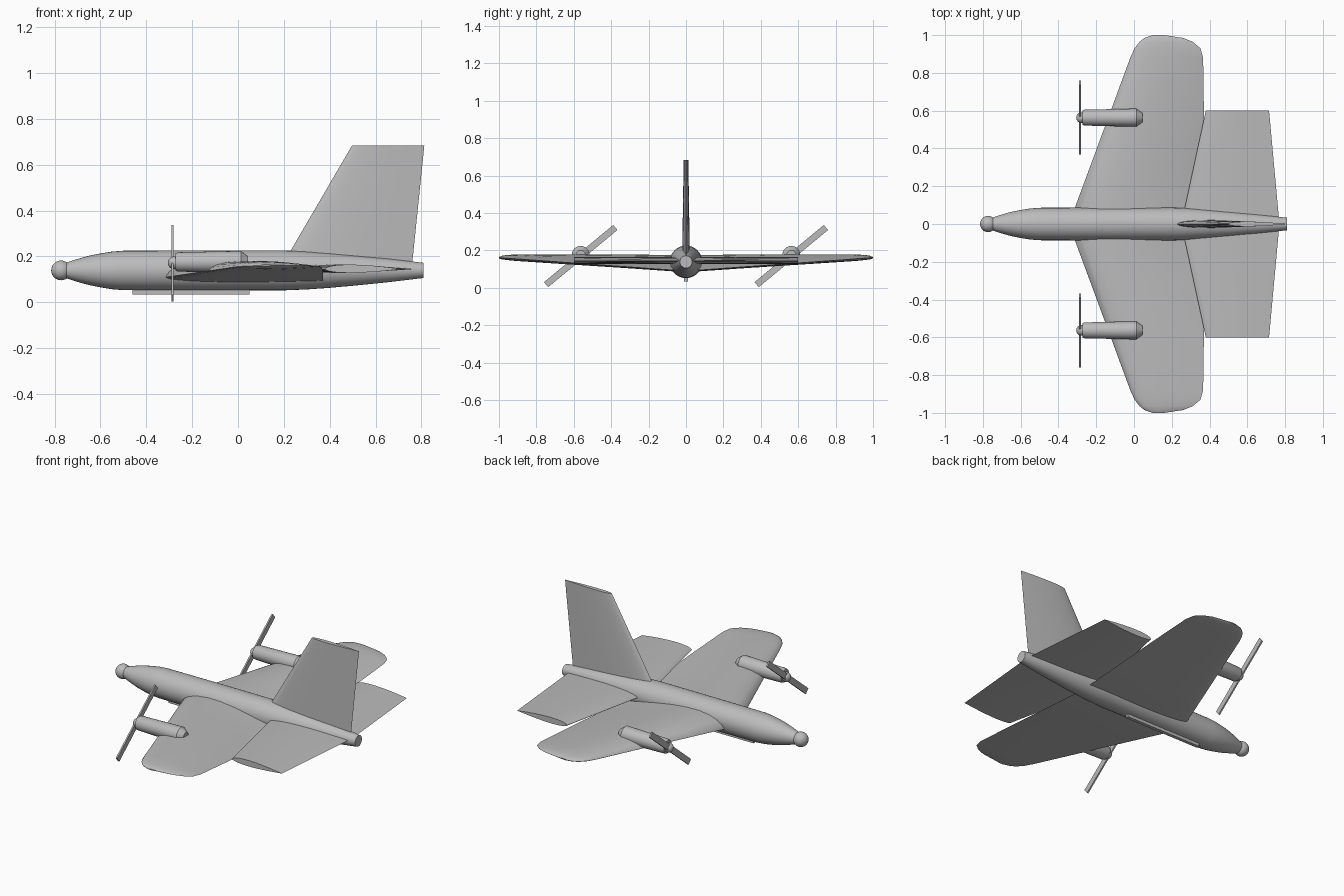
import bpy, bmesh, math
from mathutils import Matrix, Vector

cube = bpy.data.objects.get("Cube")
if cube:
    bpy.data.objects.remove(cube, do_unlink=True)

grey = bpy.data.materials.new("plain grey")
grey.use_nodes = True
COLOUR = (0.5, 0.5, 0.5, 1)
grey.diffuse_color = COLOUR
grey.node_tree.nodes["Principled BSDF"].inputs["Base Color"].default_value = COLOUR


def finish(name, bm, angle=35):
    """Turn a bmesh into a shaded object."""
    bmesh.ops.recalc_face_normals(bm, faces=bm.faces)
    mesh = bpy.data.meshes.new(name)
    bm.to_mesh(mesh)
    bm.free()
    mesh.materials.append(grey)
    ob = bpy.data.objects.new(name, mesh)
    bpy.context.collection.objects.link(ob)
    bpy.ops.object.select_all(action='DESELECT')
    ob.select_set(True)
    bpy.context.view_layer.objects.active = ob
    bpy.ops.object.shade_smooth_by_angle(angle=math.radians(angle))
    return ob


def loft(name, rings):
    """Skin a row of closed rings and cap both ends."""
    bm = bmesh.new()
    rows = [[bm.verts.new(p) for p in ring] for ring in rings]
    n = len(rows[0])
    for a, b in zip(rows, rows[1:]):
        for i in range(n):
            j = (i + 1) % n
            bm.faces.new((a[i], a[j], b[j], b[i]))
    bm.faces.new(rows[0])
    bm.faces.new(rows[-1])
    return finish(name, bm)


def turned(name, profile, y, z, sides=32):
    """Round body along x from (x, radius) pairs."""
    return loft(name, [[(x, y + r * math.cos(k * math.tau / sides),
                         z + r * math.sin(k * math.tau / sides))
                        for k in range(sides)] for x, r in profile])


def airfoil(lead, trail, upper, lower, up, n=12):
    """Ring from leading edge over the top to trailing edge and back."""
    lead, trail, up = Vector(lead), Vector(trail), Vector(up)

    def bulge(t):
        return 2.6 * math.sqrt(t) * (1 - t) * (1 - 0.1 * t)
    ts = [(1 - math.cos(math.pi * i / n)) / 2 for i in range(n + 1)]
    top = [lead.lerp(trail, t) + up * upper * bulge(t) for t in ts]
    low = [lead.lerp(trail, t) - up * lower * bulge(t) for t in ts[1:-1]]
    return top + low[::-1]


def ball(name, centre, radius):
    bm = bmesh.new()
    bmesh.ops.create_uvsphere(bm, u_segments=24, v_segments=16, radius=radius,
                              matrix=Matrix.Translation(centre))
    return finish(name, bm, 60)


def box(name, centre, size, tilt=0):
    bm = bmesh.new()
    bmesh.ops.create_cube(bm, size=1, matrix=Matrix.Translation(centre)
                          @ Matrix.Rotation(tilt, 4, 'X')
                          @ Matrix.Diagonal((*size, 1)))
    return finish(name, bm)


# Body, nose ball and belly skid
turned("fuselage", [(-0.75, 0.034), (-0.70, 0.05), (-0.65, 0.064), (-0.60, 0.074),
                    (-0.55, 0.082), (-0.50, 0.086), (-0.2, 0.087), (0.2, 0.087),
                    (0.3, 0.083), (0.4, 0.076), (0.5, 0.067), (0.65, 0.052),
                    (0.81, 0.033)], 0, 0.139)
ball("nose_ball", (-0.772, 0, 0.139), 0.043)
box("belly_skid", (-0.205, 0, 0.055), (0.51, 0.02, 0.04))

# Main wing: span position, leading x, trailing x, thickness above, below
half = [(0, -0.345, 0.37, 0.078, 0.016), (0.3, -0.234, 0.37, 0.062, 0.014),
        (0.6, -0.123, 0.37, 0.044, 0.013), (0.88, -0.02, 0.366, 0.027, 0.012),
        (0.93, 0.003, 0.352, 0.022, 0.011), (0.965, 0.03, 0.31, 0.017, 0.009),
        (0.985, 0.055, 0.26, 0.012, 0.007), (1.0, 0.10, 0.16, 0.004, 0.003)]
rings = []
for side, rows in ((-1, half[:0:-1]), (1, half)):
    for s, lx, tx, hi, lo in rows:
        rings.append(airfoil((lx, side * s, 0.105 + 0.055 * s),
                             (tx, side * s, 0.09 + 0.072 * s), hi, lo, (0, 0, 1)))
loft("main_wing", rings)

# Tailplane and upright fin
loft("tailplane", [airfoil((0.25 + 0.13 * abs(s) / 0.6, s, 0.145),
                           (0.77 - 0.055 * abs(s) / 0.6, s, 0.145),
                           0.02, 0.017, (0, 0, 1)) for s in (-0.6, 0, 0.6)])
loft("tail_fin", [airfoil((0.18, 0, 0.14), (0.757, 0, 0.14), 0.022, 0.022, (0, 1, 0)),
                  airfoil((0.498, 0, 0.685), (0.813, 0, 0.685), 0.013, 0.013, (0, 1, 0))])

# Engines with spinners and two-bladed propellers
for name, y in (("left", -0.563), ("right", 0.563)):
    name = "left" if y > 0 else "right"
    turned(name + "_engine", [(-0.272, 0.038), (-0.262, 0.042), (0.012, 0.048),
                              (0.044, 0.025)], y, 0.176, 24)
    ball(name + "_spinner", (-0.278, y, 0.172), 0.028)
    box(name + "_propeller", (-0.286, y, 0.17), (0.009, 0.48, 0.035), math.radians(39.5))
